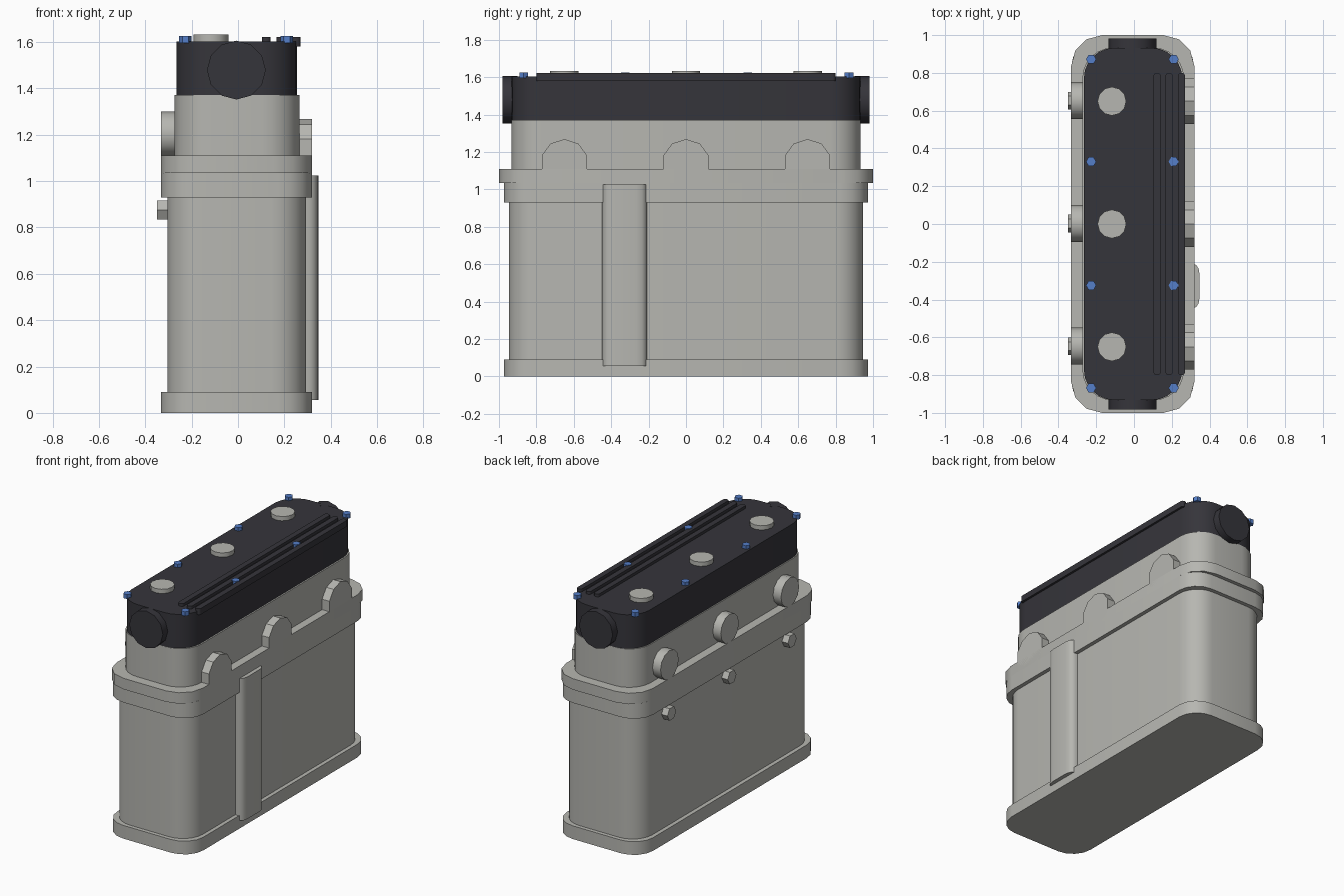
import bpy, bmesh, math
from mathutils import Matrix, Vector

if "Cube" in bpy.data.objects:
    bpy.data.objects.remove(bpy.data.objects["Cube"])


def material(name, rgb):
    m = bpy.data.materials.new(name)
    m.diffuse_color = (*rgb, 1)
    m.use_nodes = True
    m.node_tree.nodes["Principled BSDF"].inputs["Base Color"].default_value = m.diffuse_color
    return m


GREY = material("cast_grey", (0.47, 0.47, 0.44))
DARK = material("cover_charcoal", (0.036, 0.035, 0.043))
BLUE = material("bolt_blue", (0.09, 0.21, 0.58))


def prism(name, outline, depth, mat, matrix=Matrix(), smooth=True):
    """Extrude a 2D outline along local z and place it with a matrix."""
    bm = bmesh.new()
    base = bm.faces.new([bm.verts.new((u, v, 0)) for u, v in outline])
    ext = bmesh.ops.extrude_face_region(bm, geom=[base])
    top = [g for g in ext["geom"] if isinstance(g, bmesh.types.BMVert)]
    bmesh.ops.translate(bm, verts=top, vec=(0, 0, depth))
    bmesh.ops.transform(bm, matrix=matrix, verts=bm.verts)
    bmesh.ops.recalc_face_normals(bm, faces=bm.faces)
    mesh = bpy.data.meshes.new(name)
    bm.to_mesh(mesh)
    bm.free()
    mesh.materials.append(mat)
    ob = bpy.data.objects.new(name, mesh)
    bpy.context.collection.objects.link(ob)
    if smooth:
        bpy.ops.object.select_all(action='DESELECT')
        ob.select_set(True)
        bpy.context.view_layer.objects.active = ob
        bpy.ops.object.shade_smooth_by_angle(angle=math.radians(35))
    return ob


def rounded(x0, x1, y0, y1, r, seg=4):
    """Rectangle outline with rounded corners."""
    pts = []
    corners = [(x1 - r, y1 - r), (x0 + r, y1 - r), (x0 + r, y0 + r), (x1 - r, y0 + r)]
    for i, (cx, cy) in enumerate(corners):
        for k in range(seg + 1):
            a = math.pi / 2 * (i + k / seg)
            pts.append((cx + r * math.cos(a), cy + r * math.sin(a)))
    return pts


def ngon(r, n, turn=0):
    return [(r * math.cos(turn + math.tau * i / n),
             r * math.sin(turn + math.tau * i / n)) for i in range(n)]


def slab(name, x0, x1, half_y, z0, z1, r, mat, seg=4):
    prism(name, rounded(x0, x1, -half_y, half_y, r, seg), z1 - z0, mat,
          Matrix.Translation((0, 0, z0)))


def along(axis, loc):
    """Matrix turning local z onto the given axis."""
    turn = Vector(axis).to_track_quat('Z', 'Y').to_matrix().to_4x4()
    return Matrix.Translation(loc) @ turn


# Main stacked body
slab("base_flange", -0.333, 0.32, 0.974, 0, 0.09, 0.145, GREY)
slab("lower_block", -0.305, 0.293, 0.947, 0.09, 0.93, 0.15, GREY, 6)
slab("lower_rim", -0.333, 0.32, 0.974, 0.93, 1.035, 0.145, GREY)
slab("upper_rim", -0.333, 0.32, 1.0, 1.035, 1.11, 0.165, GREY, 3)
slab("upper_block", -0.273, 0.265, 0.933, 1.11, 1.372, 0.16, GREY, 6)
slab("top_cover", -0.265, 0.255, 0.932, 1.372, 1.603, 0.16, DARK, 6)

# Round caps on both ends of the cover
for side, name in ((-1, "front_end_cap"), (1, "back_end_cap")):
    prism(name, ngon(0.127, 12), 0.08, DARK,
          along((0, side, 0), (-0.007, side * 0.902, 1.479)))

# Bosses, side bolts and filler discs repeat along the length
for i, y in enumerate((-0.65, 0, 0.65), 1):
    prism(f"right_boss_{i}", ngon(0.127, 10, math.pi / 2), 0.06, GREY,
          Matrix.Translation((0.26, y, 1.142))
          @ Matrix(((0, 0, 1, 0), (1, 0, 0, 0), (0, 1, 0, 0), (0, 0, 0, 1))))
    prism(f"left_boss_{i}", ngon(0.098, 12), 0.063, GREY,
          along((-1, 0, 0), (-0.27, y + 0.003, 1.203)))
    prism(f"side_bolt_{i}", ngon(0.047, 6), 0.05, GREY,
          along((-1, 0, 0), (-0.30, y + 0.003, 0.875)), False)
    prism(f"top_disc_{i}", ngon(0.076, 12), 0.035, GREY,
          Matrix.Translation((-0.117, y, 1.597)))

# Vertical pillar on the right side
pillar = [(0.28, -0.448), (0.31, -0.448), (0.33, -0.438), (0.342, -0.42), (0.347, -0.39),
          (0.347, -0.266), (0.342, -0.236), (0.33, -0.218), (0.31, -0.208), (0.28, -0.208)]
prism("side_pillar", pillar, 0.97, GREY, Matrix.Translation((0, 0, 0.055)))

# Long ribs along the right edge of the cover
for i, x in enumerate((0.122, 0.186, 0.251), 1):
    prism(f"cover_rib_{i}", rounded(x - 0.019, x + 0.019, -0.8, 0.8, 0.016, 3),
          0.042, DARK, Matrix.Translation((0, 0, 1.58)))

# Hexagonal cover bolts
for x in (-0.227, 0.21):
    for y in (-0.868, -0.325, 0.33, 0.872):
        prism("cover_bolt", ngon(0.027, 6), 0.03, BLUE,
              Matrix.Translation((x, y, 1.596)), False)
